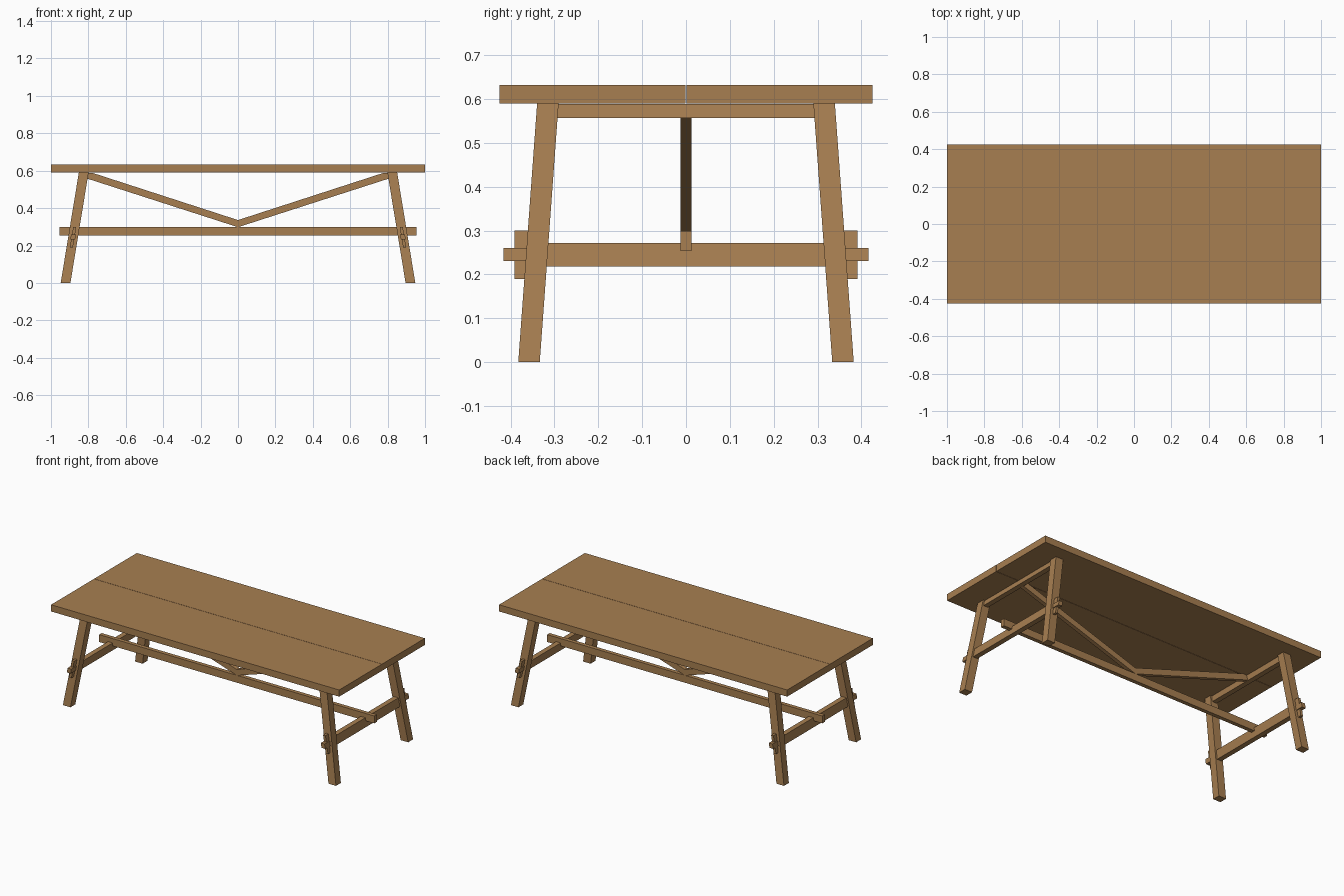
import bpy, bmesh

if "Cube" in bpy.data.objects:
    bpy.data.objects.remove(bpy.data.objects["Cube"])

wood = bpy.data.materials.new("warm oak wood")
wood.diffuse_color = (0.39, 0.212, 0.082, 1)
wood.use_nodes = True
wood.node_tree.nodes["Principled BSDF"].inputs["Base Color"].default_value = wood.diffuse_color


def prism(name, ends, axis):
    """Solid from two matching polygons placed at two positions along an axis."""
    bm = bmesh.new()
    rings = []
    for pos, poly in ends:
        ring = []
        for a, b in poly:
            co = {"x": (pos, a, b), "y": (a, pos, b), "z": (a, b, pos)}[axis]
            ring.append(bm.verts.new(co))
        rings.append(ring)
    lo, hi = rings
    n = len(lo)
    bm.faces.new(lo)
    bm.faces.new(hi)
    for i in range(n):
        j = (i + 1) % n
        bm.faces.new((lo[i], lo[j], hi[j], hi[i]))
    bmesh.ops.recalc_face_normals(bm, faces=bm.faces)
    me = bpy.data.meshes.new(name)
    bm.to_mesh(me)
    bm.free()
    me.materials.append(wood)
    ob = bpy.data.objects.new(name, me)
    bpy.context.collection.objects.link(ob)
    return ob


def rect(a0, a1, b0, b1):
    return [(a0, b0), (a1, b0), (a1, b1), (a0, b1)]


def leg_x(z):
    """Distance of the leg centre line from x = 0 at height z."""
    return 0.922 - 0.097 * z / 0.59


def leaned(s, half, z0, z1):
    """Cross-section in x-z that leans with the legs."""
    return [(s * (leg_x(z0) - half), z0), (s * (leg_x(z0) + half), z0),
            (s * (leg_x(z1) + half), z1), (s * (leg_x(z1) - half), z1)]


# Table top: two planks with a hairline seam
for side, s in (("front", -1), ("back", 1)):
    y0, y1 = sorted((s * 0.001, s * 0.425))
    prism(side + "_top_plank", [(-1, rect(y0, y1, 0.59, 0.632)),
                                (1, rect(y0, y1, 0.59, 0.632))], "x")

for side, s in (("left", -1), ("right", 1)):
    # Splayed legs with wedge pegs
    for end, t in (("front", -1), ("back", 1)):
        def foot(x, y, h=0.026):
            return rect(s * x - h, s * x + h, t * y - 0.0245, t * y + 0.0245)
        prism(f"{side}_{end}_leg", [(0, foot(leg_x(0), 0.358)),
                                    (0.59, foot(leg_x(0.59), 0.315))], "z")
        prism(f"{side}_{end}_peg", [(t * 0.358, leaned(s, 0.008, 0.19, 0.30)),
                                    (t * 0.391, leaned(s, 0.008, 0.19, 0.30))], "y")
    # Cross rails and through tenon
    for name, half, length, z0, z1 in (("upper_rail", 0.016, 0.30, 0.557, 0.589),
                                       ("lower_rail", 0.016, 0.325, 0.218, 0.272),
                                       ("tenon", 0.013, 0.416, 0.231, 0.26)):
        sec = leaned(s, half, z0, z1)
        prism(f"{side}_{name}", [(-length, sec), (length, sec)], "y")
    # Diagonal brace
    sec = [(0, 0.298), (s * 0.815, 0.5605), (s * 0.806, 0.589),
           (s * 0.78, 0.589), (0, 0.336)]
    prism(side + "_brace", [(-0.0125, sec), (0.0125, sec)], "y")

# Long stretcher
prism("stretcher", [(-0.955, rect(-0.0125, 0.0125, 0.253, 0.299)),
                    (0.955, rect(-0.0125, 0.0125, 0.253, 0.299))], "x")
